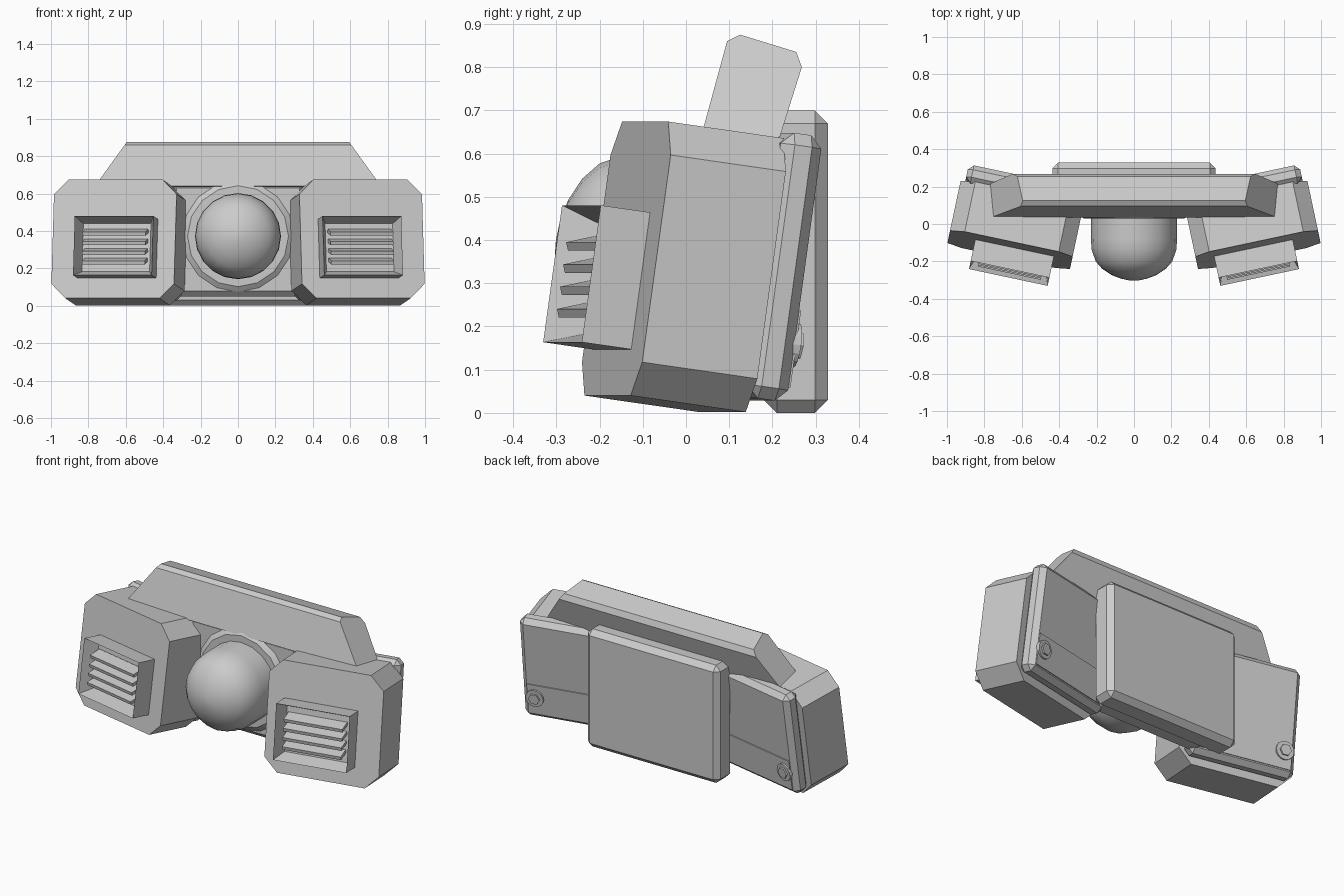
import bpy, bmesh
from math import radians, pi, cos, sin
from mathutils import Matrix, Vector

if "Cube" in bpy.data.objects:
    bpy.data.objects.remove(bpy.data.objects["Cube"], do_unlink=True)

# One grey for the whole model
grey = bpy.data.materials.new("plain grey")
grey.use_nodes = True
grey.diffuse_color = (0.6, 0.6, 0.6, 1)
grey.node_tree.nodes["Principled BSDF"].inputs["Base Color"].default_value = (0.6, 0.6, 0.6, 1)

# Frame of the left pod: yawed outward, leaning back, origin at front centre
POD = (Matrix.Translation((0.663, -0.138, 0.357))
       @ Matrix.Rotation(radians(12), 4, 'Z') @ Matrix.Rotation(radians(-8), 4, 'X'))


def finish(name, bm, frame=None, bevel=0, mirror=False):
    bmesh.ops.recalc_face_normals(bm, faces=bm.faces)
    if frame:
        bm.transform(frame)
    mesh = bpy.data.meshes.new(name)
    bm.to_mesh(mesh)
    bm.free()
    mesh.materials.append(grey)
    obj = bpy.data.objects.new(name, mesh)
    bpy.context.collection.objects.link(obj)
    if bevel:
        mod = obj.modifiers.new("bevel", 'BEVEL')
        mod.width, mod.segments = bevel, 1
    if mirror:
        obj.modifiers.new("mirror", 'MIRROR')
    return obj


def add_box(bm, lo, hi, tilt=0):
    lo, hi = Vector(lo), Vector(hi)
    m = (Matrix.Translation((lo + hi) / 2) @ Matrix.Rotation(tilt, 4, 'X')
         @ Matrix.Diagonal((hi - lo).to_4d()))
    m[3][3] = 1
    bmesh.ops.create_cube(bm, size=1, matrix=m)


def box(name, lo, hi, **kw):
    bm = bmesh.new()
    add_box(bm, lo, hi)
    return finish(name, bm, **kw)


def loft(bm, first, second):
    a = [bm.verts.new(p) for p in first]
    b = [bm.verts.new(p) for p in second]
    bm.faces.new(a)
    bm.faces.new(b)
    for i in range(len(a)):
        j = (i + 1) % len(a)
        bm.faces.new((a[i], a[j], b[j], b[i]))


def add_disc(bm, radius, sides, x, y0, y1, z):
    ring = [(x + radius * cos(2 * pi * i / sides), z + radius * sin(2 * pi * i / sides))
            for i in range(sides)]
    loft(bm, [(u, y0, v) for u, v in ring], [(u, y1, v) for u, v in ring])


# Side pods: octagonal prisms
w, h, c = 0.335, 0.32, 0.078
quarter = [(w, h - c), (w - c, h)]
octagon = (quarter + [(-x, z) for x, z in reversed(quarter)]
           + [(-x, -z) for x, z in quarter] + [(x, -z) for x, z in reversed(quarter)])
bm = bmesh.new()
loft(bm, [(x, 0, z) for x, z in octagon], [(x, 0.275, z) for x, z in octagon])
finish("side_pods", bm, POD, mirror=True)

# Vent housings with a recessed opening
vx, vz = -0.022, -0.052
bm = bmesh.new()
add_box(bm, (vx - 0.215, -0.118, vz - 0.16), (vx + 0.215, 0.01, vz + 0.16))
front = min(bm.faces, key=lambda f: f.calc_center_median().y)
bmesh.ops.inset_region(bm, faces=[front], thickness=0.043)
for v in front.verts:
    v.co.y += 0.085
finish("vent_housings", bm, POD, mirror=True)

# Louvre slats sloping down toward the front
bm = bmesh.new()
for i in range(4):
    z = vz - 0.078 + i * 0.052
    add_box(bm, (vx - 0.172, -0.104, z - 0.01), (vx + 0.172, -0.034, z + 0.01), radians(20))
finish("vent_slats", bm, POD, mirror=True)

# Rear wing plates, lower panels and bolts
box("rear_wing_plates", (-0.31, 0.265, -0.285), (0.31, 0.362, 0.335),
    frame=POD, bevel=0.028, mirror=True)
box("wing_lower_panels", (-0.3, 0.355, -0.25), (0.28, 0.367, -0.07), frame=POD, mirror=True)
bm = bmesh.new()
add_disc(bm, 0.052, 16, 0.235, 0.35, 0.377, -0.15)
add_disc(bm, 0.033, 6, 0.235, 0.37, 0.387, -0.15)
finish("wing_bolts", bm, POD, mirror=True)

# Central body and back plate
box("central_core", (-0.36, 0.05, 0.05), (0.36, 0.26, 0.66), bevel=0.03)
box("back_plate", (-0.437, 0.18, 0), (0.437, 0.328, 0.7), bevel=0.03)

# Leaning top bar with sloped ends
profile = [(0.035, 0.64), (0.095, 0.86), (0.125, 0.875),
           (0.255, 0.835), (0.268, 0.80), (0.205, 0.60)]


def half_length(z):
    return 0.595 + (0.875 - z) * 0.72


bm = bmesh.new()
loft(bm, [(-half_length(z), y, z) for y, z in profile],
     [(half_length(z), y, z) for y, z in profile])
finish("top_bar", bm)


# Central lens: collar and pointed dome turned around the y axis
def turned(name, points, sides):
    bm = bmesh.new()
    verts = [bm.verts.new((0, y, r)) for r, y in points]
    edges = [bm.edges.new(pair) for pair in zip(verts, verts[1:])]
    bmesh.ops.spin(bm, geom=verts + edges, cent=(0, 0, 0), axis=(0, 1, 0),
                   angle=2 * pi, steps=sides)
    bmesh.ops.remove_doubles(bm, verts=bm.verts, dist=0.0005)
    obj = finish(name, bm, Matrix.Translation((0, 0, 0.372)))
    bpy.ops.object.select_all(action='DESELECT')
    obj.select_set(True)
    bpy.context.view_layer.objects.active = obj
    bpy.ops.object.shade_smooth_by_angle(angle=radians(35))


turned("lens_collar", [(0, 0.15), (0.298, 0.15), (0.298, 0.05), (0.27, 0.03), (0, 0.03)], 16)
turned("lens_dome", [(0, 0.06), (0.23, 0.06), (0.23, -0.08), (0.227, -0.135), (0.205, -0.2),
                     (0.17, -0.24), (0.12, -0.273), (0.07, -0.292), (0.028, -0.301),
                     (0, -0.303)], 20)
